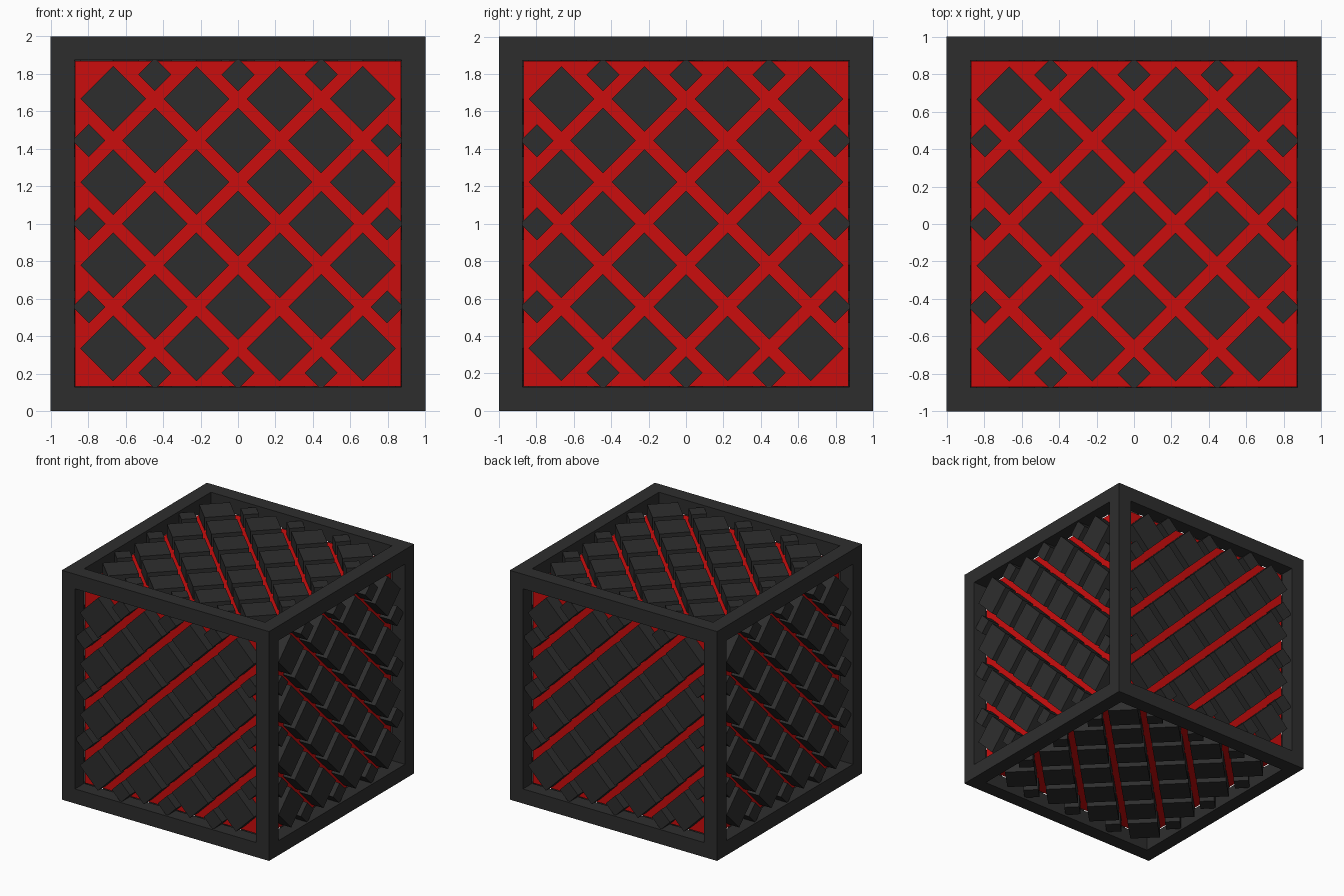
import bpy
import bmesh
import math
from mathutils import Matrix, Vector

if "Cube" in bpy.data.objects:
    bpy.data.objects.remove(bpy.data.objects["Cube"])

BAR = 0.127      # frame bar thickness
CORE = 0.869     # half size of the inner cube
TOP = 0.98       # outer level of the raised blocks
PITCH = 0.222    # half the lattice spacing


def material(name, rgb):
    m = bpy.data.materials.new(name)
    m.diffuse_color = (*rgb, 1)
    m.use_nodes = True
    m.node_tree.nodes["Principled BSDF"].inputs["Base Color"].default_value = m.diffuse_color
    return m


dark = material("charcoal", (0.027, 0.027, 0.027))
red = material("red", (0.6, 0.004, 0.004))


def finish(name, bm, mat):
    me = bpy.data.meshes.new(name)
    bm.to_mesh(me)
    bm.free()
    me.materials.append(mat)
    ob = bpy.data.objects.new(name, me)
    bpy.context.collection.objects.link(ob)
    return ob


def add_box(bm, center, size, rot=Matrix.Identity(4)):
    mat = rot @ Matrix.Translation(center) @ Matrix.Diagonal((*size, 1))
    bmesh.ops.create_cube(bm, size=1, matrix=mat)


UP = Vector((0, 0, 1))

# inner cube
bm = bmesh.new()
add_box(bm, UP, (2 * CORE,) * 3)
finish("core", bm, red)

# twelve edge bars, butted together without overlap
bm = bmesh.new()
e = 1 - BAR / 2
inner = 2 - 2 * BAR
for a in (-e, e):
    for b in (-e, e):
        add_box(bm, UP + Vector((a, 0, b)), (BAR, 2, BAR))
        add_box(bm, UP + Vector((0, a, b)), (inner, BAR, BAR))
        add_box(bm, UP + Vector((a, b, 0)), (BAR, BAR, inner))
finish("frame", bm, dark)

# lattice of diamonds: (u, v, half diagonal)
diamonds = []
for i in range(-3, 4):
    for j in range(-3, 4):
        if (i + j) % 2 == 0 and not (abs(i) == 3) ^ (abs(j) == 3) or (i % 2 and j % 2):
            diamonds.append((i * PITCH, j * PITCH, 0.175))
for k in (-2, 0, 2):
    for s in (-0.796, 0.796):
        diamonds += [(k * PITCH, s, 0.088), (s, k * PITCH, 0.088)]

# the same raised panel on all six sides
half = math.pi / 2
sides = {
    "top": Matrix.Identity(4),
    "bottom": Matrix.Rotation(math.pi, 4, 'X'),
    "front": Matrix.Rotation(half, 4, 'X'),
    "back": Matrix.Rotation(-half, 4, 'X'),
    "right": Matrix.Rotation(half, 4, 'Y'),
    "left": Matrix.Rotation(-half, 4, 'Y'),
}
for side, turn in sides.items():
    bm = bmesh.new()
    base = CORE - 0.01
    for u, v, r in diamonds:
        w = r * math.sqrt(2)
        place = (Matrix.Translation(UP) @ turn @ Matrix.Translation((u, v, 0))
                 @ Matrix.Rotation(math.pi / 4, 4, 'Z'))
        add_box(bm, (0, 0, (base + TOP) / 2), (w, w, TOP - base), place)
    finish(side + "_blocks", bm, dark)
